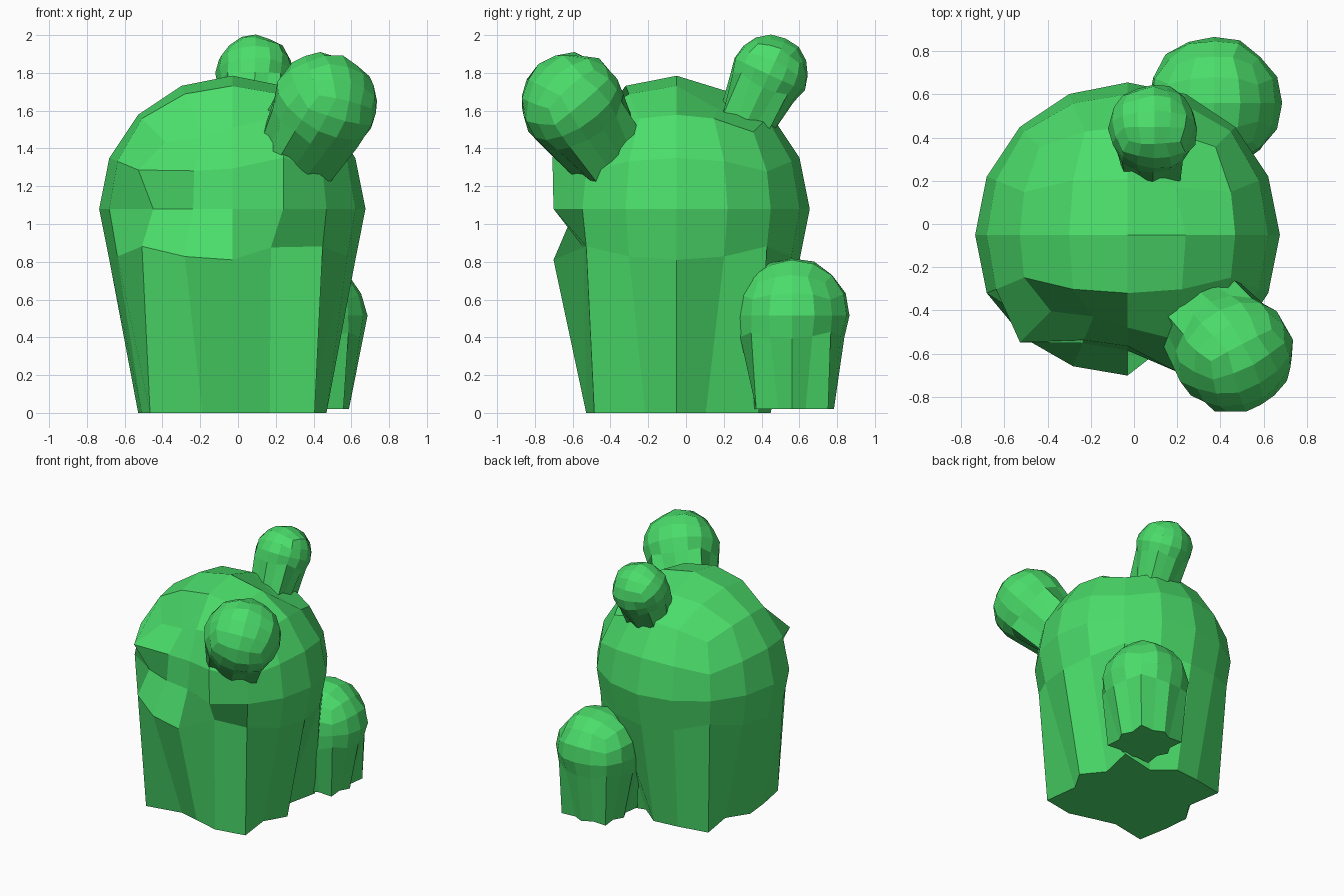
import bpy, bmesh, math, random
from mathutils import Vector

if "Cube" in bpy.data.objects:
    bpy.data.objects.remove(bpy.data.objects["Cube"], do_unlink=True)

random.seed(7)

green = bpy.data.materials.new("cactus_green")
green.use_nodes = True
colour = (0.07, 0.72, 0.145, 1)
green.diffuse_color = colour
green.node_tree.nodes["Principled BSDF"].inputs["Base Color"].default_value = colour


def cactus_lobe(name, centre, radius, stem, axis=(0, 0, 1), dents={}, jitter=0.0, roll=0.0):
    """Faceted dome from a rounded 4x4 cube, its underside drawn down to a flat base."""
    bm = bmesh.new()
    bmesh.ops.create_cube(bm, size=4)
    bmesh.ops.subdivide_edges(bm, edges=bm.edges[:], cuts=3, use_grid_fill=True)
    turn = Vector((0, 0, 1)).rotation_difference(Vector(axis).normalized())
    for v in bm.verts:
        key = tuple(round(c) for c in v.co)
        p = Vector([math.tan(k * math.pi / 8) for k in key]).normalized() * radius
        p *= dents.get(key, 1.0) * (1 + random.uniform(-jitter, jitter))
        if key[2] == -2:
            # Flat base with slightly squared corners
            if abs(key[0]) == 2 and abs(key[1]) == 2:
                p.x *= 1.07
                p.y *= 1.07
            p.z = -stem
        x, y = p.x, p.y
        p.x = x * math.cos(roll) - y * math.sin(roll)
        p.y = x * math.sin(roll) + y * math.cos(roll)
        v.co = turn @ p + Vector(centre)
    bmesh.ops.recalc_face_normals(bm, faces=bm.faces[:])
    mesh = bpy.data.meshes.new(name)
    bm.to_mesh(mesh)
    bm.free()
    mesh.materials.append(green)
    obj = bpy.data.objects.new(name, mesh)
    bpy.context.collection.objects.link(obj)


# Main trunk: hollows in the front, a dip at the top, grooves round the base
hollows = {
    (0, -2, 0): 0.76, (-1, -2, 0): 0.77, (-2, -2, 0): 0.84,
    (0, -2, 1): 0.79, (-1, -2, 1): 0.80, (1, -2, 1): 1.08, (-2, -2, 1): 1.04,
    (-1, -2, 2): 0.79, (0, -2, 2): 0.86, (-2, -2, 2): 0.87,
    (1, -2, -1): 0.81,
    (1, 1, 2): 0.87, (0, 1, 2): 0.96,
    (2, 1, -2): 0.78, (2, -1, -2): 0.84, (1, 2, -2): 0.78,
    (-2, 1, -2): 0.82, (-1, -2, -2): 0.8, (0, -2, -2): 0.85,
}
cactus_lobe("trunk", (-0.03, -0.05, 1.08), 0.705, 1.08, dents=hollows)

# Offshoots share shallow grooves low down on their sides
grooves = {(i, j, -2): 0.86 for i in range(-2, 3) for j in range(-2, 3) if (i + j) % 2}
cactus_lobe("ground_offshoot", (0.37, 0.56, 0.515), 0.31, 0.495, dents=grooves, jitter=0.03)
cactus_lobe("front_offshoot", (0.46, -0.6, 1.63), 0.275, 0.465,
            axis=(0.45, -0.5, 0.74), dents=grooves, jitter=0.04, roll=0.4)
cactus_lobe("top_offshoot", (0.09, 0.44, 1.795), 0.205, 0.31,
            axis=(0.02, 0.42, 0.9), dents=grooves, jitter=0.04)
